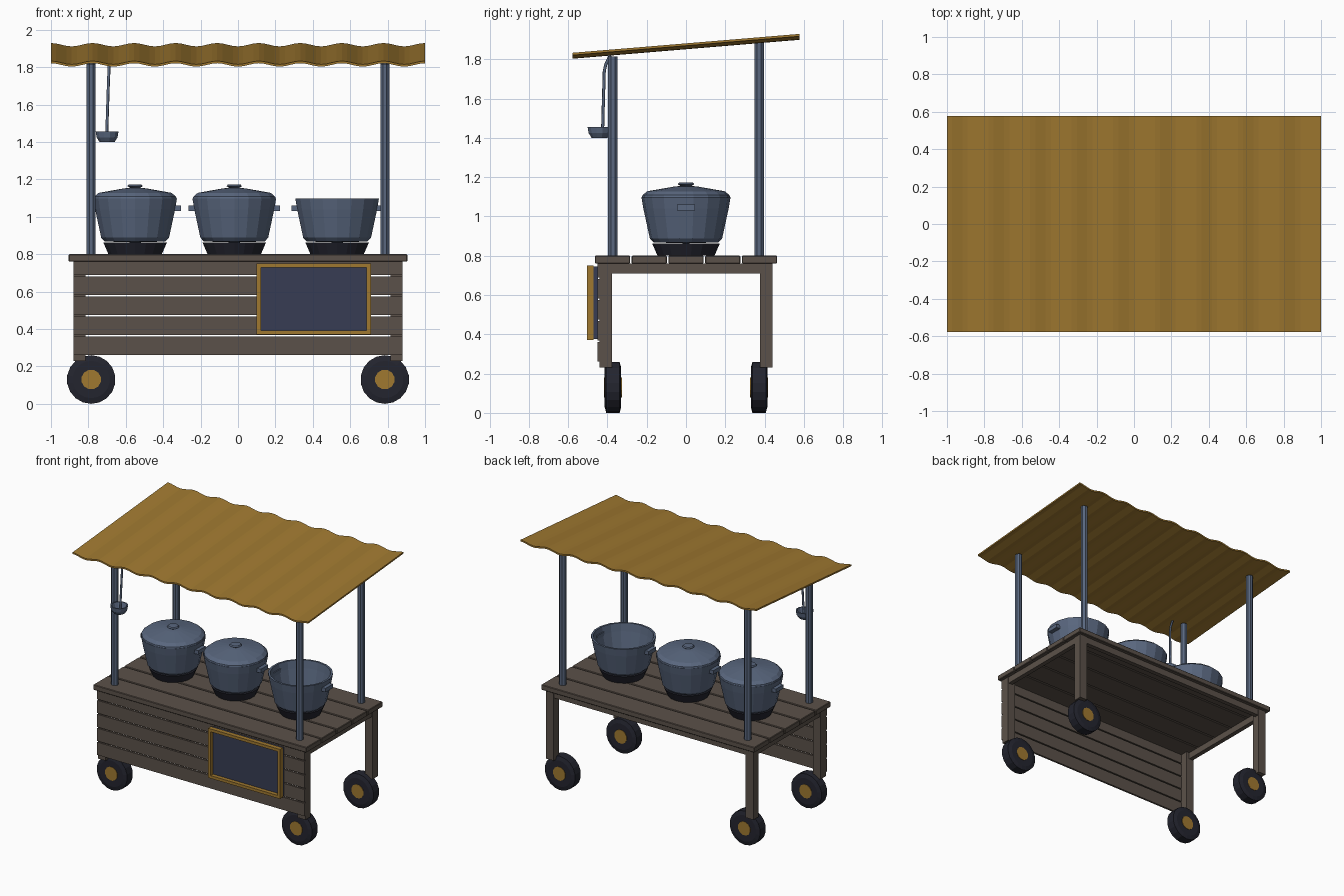
import bpy, bmesh, math
from mathutils import Vector

cube = bpy.data.objects.get("Cube")
if cube:
    bpy.data.objects.remove(cube, do_unlink=True)


def material(name, rgb):
    m = bpy.data.materials.new(name)
    m.use_nodes = True
    m.diffuse_color = (*rgb, 1)
    bsdf = m.node_tree.nodes["Principled BSDF"]
    bsdf.inputs["Base Color"].default_value = (*rgb, 1)
    bsdf.inputs["Roughness"].default_value = 0.8
    return m


GOLD = material("ochre_yellow", (0.35, 0.19, 0.03))
WOOD = material("weathered_wood", (0.105, 0.083, 0.067))
METAL = material("blue_grey_metal", (0.10, 0.135, 0.21))
SLATE = material("slate_board", (0.038, 0.046, 0.088))
DARK = material("charcoal", (0.017, 0.018, 0.028))


def finish(name, bm, mat):
    bmesh.ops.recalc_face_normals(bm, faces=bm.faces)
    mesh = bpy.data.meshes.new(name)
    bm.to_mesh(mesh)
    bm.free()
    mesh.materials.append(mat)
    ob = bpy.data.objects.new(name, mesh)
    bpy.context.collection.objects.link(ob)
    return ob


def box(name, lo, hi, mat, bevel=0):
    """Box between two opposite corners."""
    bm = bmesh.new()
    bmesh.ops.create_cube(bm, size=1)
    for v in bm.verts:
        v.co = Vector([a + (b - a) * (c + 0.5) for a, b, c in zip(lo, hi, v.co)])
    if bevel:
        bmesh.ops.bevel(bm, geom=bm.edges[:], offset=bevel, segments=1, affect='EDGES')
    return finish(name, bm, mat)


def lathe(name, profile, sides, mat, at=(0, 0, 0), axis='Z', turn=0.5):
    """Spin (radius, height) points about an axis; radius 0 closes an end."""
    bm = bmesh.new()
    rings = []
    for r, h in profile:
        n = sides if r > 0 else 1
        ring = []
        for i in range(n):
            a = math.tau * (i + turn) / sides
            x, y = r * math.cos(a), r * math.sin(a)
            co = (x, y, h) if axis == 'Z' else (x, h, y)
            ring.append(bm.verts.new(Vector(co) + Vector(at)))
        rings.append(ring)
    for p, q in zip(rings, rings[1:]):
        for i in range(sides):
            j = (i + 1) % sides
            quad = [p[i % len(p)], p[j % len(p)], q[j % len(q)], q[i % len(q)]]
            bm.faces.new(list(dict.fromkeys(quad)))
    return finish(name, bm, mat)


# Table top: five planks
PITCH = 0.187
for i in range(5):
    y = (i - 2) * PITCH
    box(f"top_plank_{i + 1}", (-0.905, y - 0.0895, 0.76), (0.905, y + 0.0895, 0.80), WOOD, 0.004)

# Front slats
for i in range(5):
    z = 0.262 + i * 0.107
    top = 0.76 if i == 4 else z + 0.098
    box(f"front_slat_{i + 1}", (-0.88, -0.45, z), (0.88, -0.435, top), WOOD)

# Aprons under the top
box("back_apron", (-0.82, 0.40, 0.71), (0.82, 0.435, 0.76), WOOD)
for side, sx in (("right", -1), ("left", 1)):
    xs = sorted((sx * 0.84, sx * 0.875))
    box(f"{side}_apron", (xs[0], -0.38, 0.71), (xs[1], 0.38, 0.76), WOOD)

# Legs, wheels and roof posts at each corner
for side, sx in (("right", -1), ("left", 1)):
    for end, sy in (("front", -1), ("back", 1)):
        tag = f"{end}_{side}"
        xs = sorted((sx * 0.815, sx * 0.88))
        ys = sorted((sy * 0.376, sy * 0.44))
        box(f"{tag}_leg", (xs[0], ys[0], 0.23), (xs[1], ys[1], 0.76), WOOD)
        c = (sx * 0.785, sy * 0.372, 0.13)
        tyre = [(0, -0.042), (0.10, -0.042), (0.13, -0.034), (0.13, 0.034), (0.10, 0.042), (0, 0.042)]
        lathe(f"{tag}_wheel", tyre, 18, DARK, c, 'Y')
        hub = [(0, -0.045), (0.053, -0.045), (0.053, 0.045), (0, 0.045)]
        lathe(f"{tag}_hub", hub, 12, GOLD, c, 'Y')
        height = 1.815 if sy < 0 else 1.89
        lathe(f"{tag}_post", [(0, 0.79), (0.026, 0.79), (0.026, height), (0, height)],
              8, METAL, (sx * 0.785, sy * 0.372, 0))


# Corrugated sloping roof
def roof():
    waves, steps = 9, 8
    n = waves * steps
    bm = bmesh.new()
    rows = []
    for y, z in ((-0.577, 1.818), (0.577, 1.914)):
        for dz in (0.006, -0.006):
            rows.append([bm.verts.new((-1 + 2 * i / n, y,
                         z + dz + 0.009 * math.cos(math.tau * i / steps))) for i in range(n + 1)])
    ft, fb, bt, bb = rows
    for p, q in ((ft, bt), (bb, fb), (fb, ft), (bt, bb)):
        for i in range(n):
            bm.faces.new((p[i], p[i + 1], q[i + 1], q[i]))
    for i in (0, n):
        bm.faces.new((ft[i], bt[i], bb[i], fb[i]))
    finish("corrugated_roof", bm, GOLD)


roof()

# Menu board: slate panel in a raised frame
X0, X1, Z0, Z1, W = 0.10, 0.71, 0.37, 0.75, 0.022
box("menu_panel", (X0 + 0.005, -0.475, Z0 + 0.005), (X1 - 0.005, -0.449, Z1 - 0.005), SLATE)
for name, a, b, c, d in (("bottom", X0, X1, Z0, Z0 + W), ("top", X0, X1, Z1 - W, Z1),
                         ("right", X0, X0 + W, Z0 + W, Z1 - W), ("left", X1 - W, X1, Z0 + W, Z1 - W)):
    box(f"menu_frame_{name}", (a, -0.505, c), (b, -0.47, d), GOLD)

# Pots on burners, two with lids and one open
SIDES = 18
for i, (x, lidded) in enumerate(((-0.55, True), (-0.02, True), (0.53, False)), 1):
    at = (x, 0, 0)
    lathe(f"burner_{i}", [(0, 0.80), (0.145, 0.80), (0.172, 0.862), (0, 0.862)], SIDES, DARK, at)
    lathe(f"pot_{i}", [(0, 0.863), (0.165, 0.868), (0.184, 0.888), (0.217, 1.04), (0.227, 1.098),
                       (0.212, 1.098), (0.202, 1.04), (0.17, 0.895), (0, 0.89)], SIDES, METAL, at)
    for side, sx in (("right", -1), ("left", 1)):
        xs = sorted((x + sx * 0.195, x + sx * 0.245))
        box(f"pot_{i}_{side}_handle", (xs[0], -0.045, 1.03), (xs[1], 0.045, 1.06), METAL)
    if lidded:
        lathe(f"lid_{i}", [(0, 1.095), (0.225, 1.095), (0.222, 1.108), (0.198, 1.128), (0.06, 1.152),
                           (0.028, 1.155), (0.042, 1.164), (0.035, 1.172), (0, 1.174)], SIDES, METAL, at)

# Hanging ladle: hollow bowl and bent handle
lathe("ladle_bowl", [(0, 1.40), (0.042, 1.40), (0.058, 1.425), (0.063, 1.456),
                     (0.054, 1.456), (0.038, 1.412), (0, 1.410)], 12, METAL, (-0.70, -0.44, 0))
curve = bpy.data.curves.new("ladle_handle", 'CURVE')
curve.dimensions = '3D'
curve.bevel_depth = 0.008
curve.bevel_resolution = 1
path = [(-0.702, -0.425, 1.41), (-0.70, -0.423, 1.50), (-0.692, -0.416, 1.74),
        (-0.69, -0.408, 1.775), (-0.69, -0.385, 1.82)]
spline = curve.splines.new('POLY')
spline.points.add(len(path) - 1)
for p, co in zip(spline.points, path):
    p.co = (*co, 1)
curve.use_fill_caps = True
curve.materials.append(METAL)
bpy.context.collection.objects.link(bpy.data.objects.new("ladle_handle", curve))
